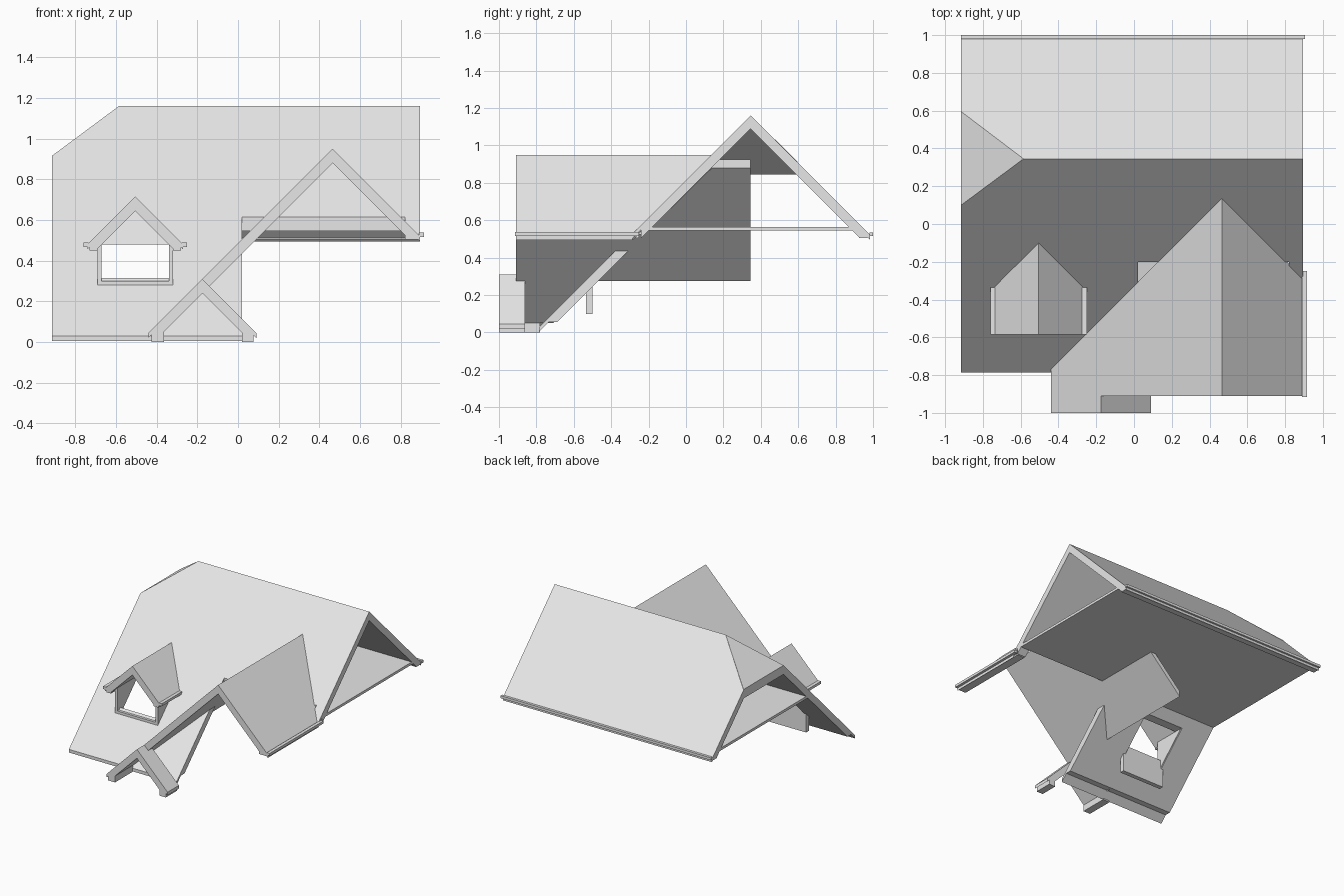
import bpy, bmesh

if "Cube" in bpy.data.objects:
    bpy.data.objects.remove(bpy.data.objects["Cube"])

grey = bpy.data.materials.new("light_grey")
grey.diffuse_color = (0.8, 0.8, 0.8, 1)
grey.use_nodes = True
grey.node_tree.nodes["Principled BSDF"].inputs["Base Color"].default_value = grey.diffuse_color
COVER, DEPTH = 0.025, 0.07   # vertical thickness of the covering, and of the whole roof


def slab(name, plan, top, bottom):
    """Solid over a plan outline, between two height functions."""
    bm = bmesh.new()
    up = [bm.verts.new((x, y, top(x, y))) for x, y in plan]
    lo = [bm.verts.new((x, y, bottom(x, y))) for x, y in plan]
    bm.faces.new(up)
    bm.faces.new(lo[::-1])
    for i in range(len(plan)):
        j = (i + 1) % len(plan)
        bm.faces.new((up[i], lo[i], lo[j], up[j]))
    bmesh.ops.recalc_face_normals(bm, faces=bm.faces)
    me = bpy.data.meshes.new(name)
    bm.to_mesh(me)
    bm.free()
    me.materials.append(grey)
    ob = bpy.data.objects.new(name, me)
    bpy.context.collection.objects.link(ob)
    return ob


def rect(x0, x1, y0, y1):
    return [(x0, y0), (x1, y0), (x1, y1), (x0, y1)]


def box(name, x0, x1, y0, y1, z0, z1):
    return slab(name, rect(x0, x1, y0, y1), lambda x, y: z1, lambda x, y: z0)


def cover(name, plan, z):
    return slab(name + "_cover", plan, z, lambda x, y: z(x, y) - COVER)


def rafters(name, plan, z):
    return slab(name + "_rafters", plan,
                lambda x, y: z(x, y) - COVER, lambda x, y: z(x, y) - DEPTH)


def foot(name, plan, z, floor):
    return slab(name + "_eave_foot", plan,
                lambda x, y: z(x, y) - COVER, lambda x, y: floor)


# Roof planes
def front(x, y): return 1.16 - (0.345 - y)
def back(x, y): return 1.16 - (y - 0.345)
def hip(x, y): return 1.16 - (-0.585 - x) * 0.245 / 0.33
def gable_l(x, y): return 0.95 - (0.465 - x)
def gable_r(x, y): return 0.95 - (x - 0.465)
def porch_r(x, y): return 0.31 - (x + 0.175)


# Main roof, front slope: long on the left, cut short behind the big gable
L, R, RY = -0.915, 0.895, 0.345
def front_plan(low, right_low):
    return [(L, low), (0.02, low), (0.02, -0.2), (0.82, -0.2), (0.82, right_low),
            (R, right_low), (R, RY), (-0.585, RY), (L, 0.1)]
fronts = [cover("main_front", front_plan(-0.785, -0.285), front),
          rafters("main_front", front_plan(-0.69, -0.24), front)]
foot("main_front", rect(L, 0.02, -0.735, -0.69), front, 0.055)

# Dormer opening through the front slope
cutter = box("dormer_opening_cutter", -0.675, -0.34, -0.5, -0.15, -0.1, 0.48)
cutter.hide_render = True
cutter.display_type = 'WIRE'
for ob in fronts:
    mod = ob.modifiers.new("opening", 'BOOLEAN')
    mod.operation = 'DIFFERENCE'
    mod.solver = 'EXACT'
    mod.object = cutter

# Main roof, back slope and clipped hip
def back_plan(low):
    return [(R, RY), (R, low), (L, low), (L, 0.595), (-0.585, RY)]
cover("main_back", back_plan(0.985), back)
rafters("main_back", back_plan(0.925), back)
foot("main_back", rect(L, R, 0.925, 0.97), back, 0.505)
hip_plan = [(-0.585, RY), (L, 0.595), (L, 0.1)]
cover("hip", hip_plan, hip)
rafters("hip", hip_plan, hip)
box("back_gutter", L, 0.905, 0.98, 1.0, 0.515, 0.535)
box("ceiling", L, R, -0.2, 0.89, 0.545, 0.565)

# Big front gable; its left slope runs on down over the porch
cover("gable_left", [(0.465, -0.91), (0.465, 0.14), (-0.44, -0.77), (-0.44, -1.0),
                     (-0.175, -1.0), (-0.175, -0.91)], gable_l)
rafters("gable_left", rect(-0.14, 0.465, -0.91, RY), gable_l)
cover("gable_right", [(0.465, -0.91), (R, -0.91), (R, -0.285), (0.465, 0.14)], gable_r)
rafters("gable_right", [(0.465, -0.91), (0.82, -0.91), (0.82, -0.22), (0.465, 0.14)], gable_r)
foot("gable_right", rect(0.82, 0.885, -0.91, -0.25), gable_r, 0.505)
box("gable_gutter", 0.89, 0.915, -0.915, -0.25, 0.517, 0.537)

# Porch gable
rafters("porch_left", [(-0.175, -1.0), (-0.365, -1.0), (-0.365, -0.71),
                       (-0.14, -0.48), (-0.14, -0.91), (-0.175, -0.91)], gable_l)
foot("porch_left", rect(-0.425, -0.365, -1.0, -0.78), gable_l, 0.0)
cover("porch_right", rect(-0.175, 0.09, -1.0, -0.86), porch_r)
rafters("porch_right", rect(-0.175, 0.02, -1.0, -0.86), porch_r)
foot("porch_right", rect(0.02, 0.075, -1.0, -0.86), porch_r, 0.0)

# Dormer, both sides mirrored about its ridge
C = -0.505
def dormer(x, y): return 0.715 - abs(x - C)
for side, s in (("left", -1), ("right", 1)):
    def half(w):
        return [(C, -0.585), (C + s * w, -0.585), (C + s * w, -0.1 - w), (C, -0.1)]
    name = "dormer_" + side
    cover(name, half(0.235), dormer)
    rafters(name, half(0.185), dormer)
    foot(name, rect(C + s * 0.185, C + s * 0.225, -0.585, -0.32), dormer, 0.45)
    box(name + "_gutter", C + s * 0.23, C + s * 0.255, -0.585, -0.335, 0.468, 0.488)
    slab(name + "_wall", rect(C + s * 0.165, C + s * 0.185, -0.535, -0.29),
         lambda x, y: 0.485, lambda x, y: front(x, y) - 0.06)
box("dormer_front_wall", -0.69, -0.32, -0.535, -0.5, 0.1, 0.3)
